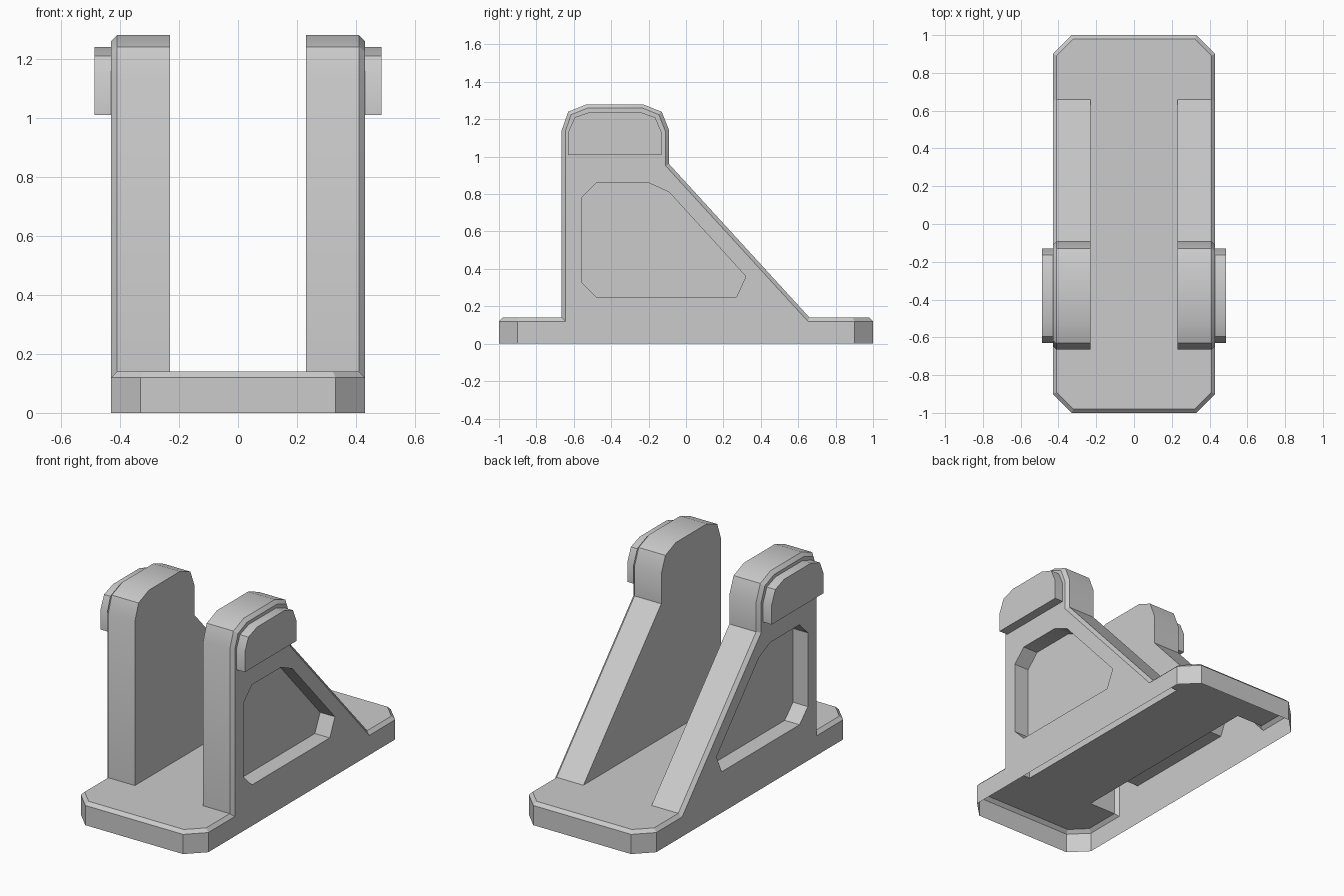
import bpy, bmesh
from mathutils import Vector

if "Cube" in bpy.data.objects:
    bpy.data.objects.remove(bpy.data.objects["Cube"])


def prism(name, pts, axis, lo, hi, bevel=0.0, mirror=False):
    """Extrude a profile along x or z, with an optional chamfer on the far end."""
    def place(a, b):
        return Vector((lo, a, b)) if axis == 'X' else Vector((a, b, lo))
    bm = bmesh.new()
    base = bm.faces.new([bm.verts.new(place(a, b)) for a, b in pts])
    ext = bmesh.ops.extrude_face_region(bm, geom=[base], use_keep_orig=True)["geom"]
    d = hi - bevel - lo
    step = Vector((d, 0, 0)) if axis == 'X' else Vector((0, 0, d))
    bmesh.ops.translate(bm, vec=step, verts=[g for g in ext if isinstance(g, bmesh.types.BMVert)])
    end = [g for g in ext if isinstance(g, bmesh.types.BMFace)]
    bmesh.ops.recalc_face_normals(bm, faces=bm.faces[:])
    if bevel:
        bmesh.ops.inset_individual(bm, faces=end, thickness=bevel, depth=bevel,
                                   use_even_offset=True)
    me = bpy.data.meshes.new(name)
    bm.to_mesh(me)
    bm.free()
    ob = bpy.data.objects.new(name, me)
    bpy.context.collection.objects.link(ob)
    if mirror:
        m = ob.modifiers.new("mirror", 'MIRROR')
        m.use_mirror_merge = False
    return ob


# Base plate with clipped corners and chamfered top edge
W, L, C = 0.43, 1.0, 0.1
plate = prism("bracket_body",
              [(-W, -L + C), (-W + C, -L), (W - C, -L), (W, -L + C),
               (W, L - C), (W - C, L), (-W + C, L), (-W, L - C)],
              'Z', 0, 0.14, 0.02)

# Pair of gusseted uprights, chamfered on the outer side
uprights = prism("upright_cutter",
                 [(-0.665, 0.05), (-0.665, 1.14), (-0.63, 1.24), (-0.53, 1.28),
                  (-0.23, 1.28), (-0.13, 1.24), (-0.09, 1.14), (-0.09, 0.96),
                  (0.66, 0.14), (0.742, 0.05)],
                 'X', 0.23, W, 0.02, mirror=True)

# Pockets sunk into the outer sides
pockets = prism("pocket_cutter",
                [(-0.56, 0.33), (-0.48, 0.25), (0.27, 0.25), (0.32, 0.36),
                 (-0.09, 0.81), (-0.20, 0.86), (-0.48, 0.86), (-0.56, 0.78)],
                'X', 0.33, 0.55, mirror=True)

# Raised pads near the top of each upright
pads = prism("side_pads",
             [(-0.63, 1.01), (-0.63, 1.13), (-0.595, 1.21), (-0.51, 1.24),
              (-0.25, 1.24), (-0.165, 1.21), (-0.13, 1.13), (-0.13, 1.01)],
             'X', 0.43, 0.487, mirror=True)

# Join the uprights and cut the pockets
for tool, op in ((uprights, 'UNION'), (pockets, 'DIFFERENCE')):
    tool.hide_render = True
    b = plate.modifiers.new(op.lower(), 'BOOLEAN')
    b.object, b.operation, b.solver = tool, op, 'EXACT'
bpy.context.view_layer.update()
dg = bpy.context.evaluated_depsgraph_get()
plate_mesh = bpy.data.meshes.new_from_object(plate.evaluated_get(dg))
plate.modifiers.clear()
plate.data = plate_mesh
for tool in (uprights, pockets):
    bpy.data.objects.remove(tool)


def drop_faces(me, test):
    bm = bmesh.new()
    bm.from_mesh(me)
    bmesh.ops.delete(bm, geom=[f for f in bm.faces if test(f)], context='FACES')
    bm.to_mesh(me)
    bm.free()


# The body is a hollow shell, open underneath; pads have no back
drop_faces(plate.data, lambda f: all(v.co.z < 0.001 for v in f.verts))
drop_faces(pads.data, lambda f: all(v.co.x < 0.431 for v in f.verts))

# Soften only the shallow angles of the rounded tops
for ob in (plate, pads):
    bpy.ops.object.select_all(action='DESELECT')
    ob.select_set(True)
    bpy.context.view_layer.objects.active = ob
    bpy.ops.object.shade_smooth_by_angle(angle=0.5)
